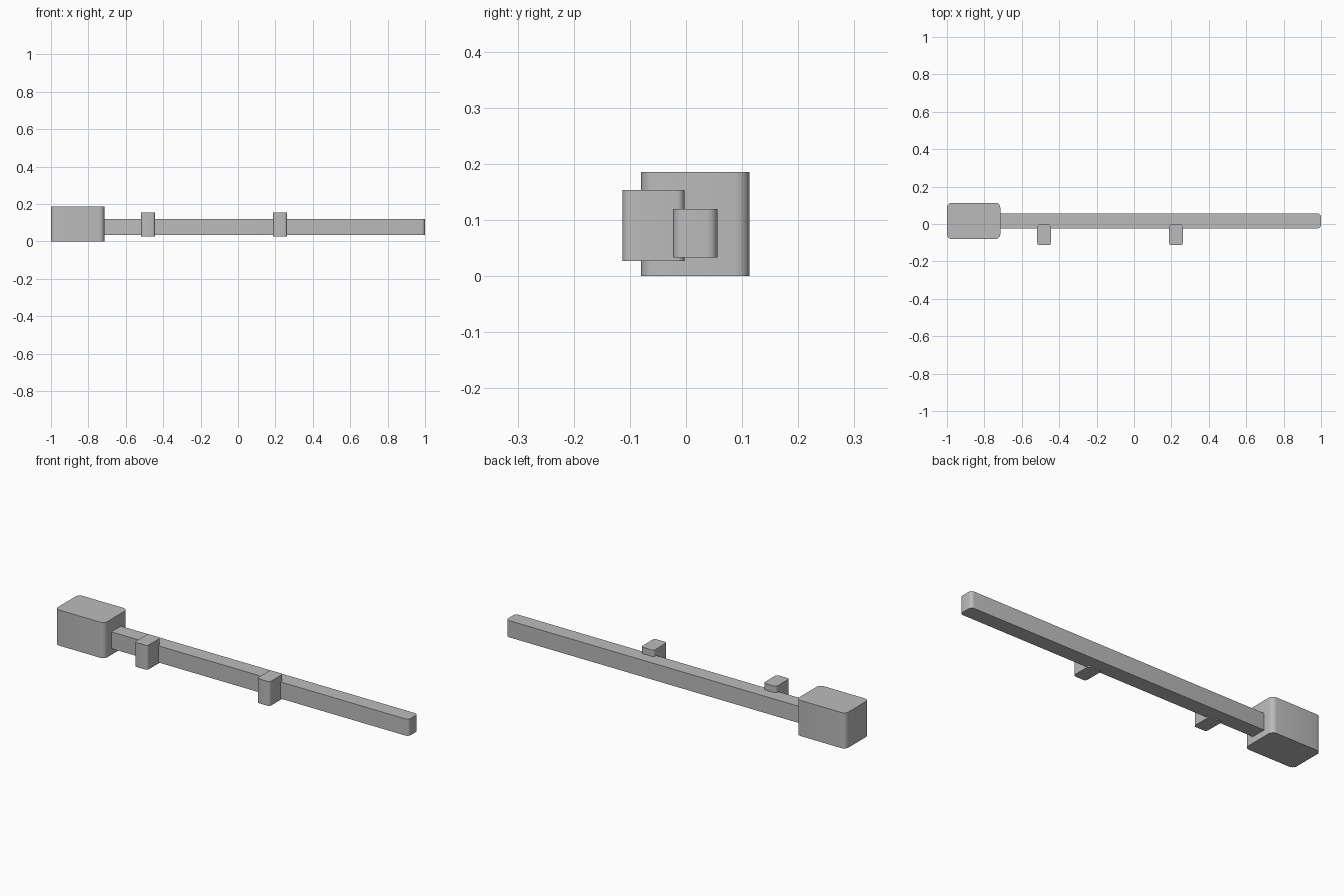
import bpy

if "Cube" in bpy.data.objects:
    bpy.data.objects.remove(bpy.data.objects["Cube"])

grey = bpy.data.materials.new("plain grey")
grey.diffuse_color = (0.5, 0.5, 0.5, 1)
grey.use_nodes = True
grey.node_tree.nodes["Principled BSDF"].inputs["Base Color"].default_value = grey.diffuse_color


def rounded_box(name, x, y, z, radius):
    """Box spanning the given ranges, with its upright edges rounded."""
    spans = (x, y, z)
    bpy.ops.mesh.primitive_cube_add(size=1, location=[(a + b) / 2 for a, b in spans])
    ob = bpy.context.object
    ob.name = name
    ob.scale = [b - a for a, b in spans]
    bpy.ops.object.transform_apply(location=False, rotation=False, scale=True)
    ob.data.materials.append(grey)
    # mark only the vertical edges for rounding
    weights = ob.data.attributes.new("bevel_weight_edge", 'FLOAT', 'EDGE')
    for e in ob.data.edges:
        a, b = (ob.data.vertices[i].co for i in e.vertices)
        weights.data[e.index].value = 1.0 if abs(a.z - b.z) > 1e-4 else 0.0
    bevel = ob.modifiers.new("Rounded edges", 'BEVEL')
    bevel.limit_method = 'WEIGHT'
    bevel.width = radius
    bevel.segments = 5
    bpy.ops.object.modifier_apply(modifier=bevel.name)
    bpy.ops.object.shade_smooth_by_angle()
    return ob


# Heavy end block
rounded_box("end_block", (-1.0, -0.715), (-0.08, 0.113), (0.0, 0.186), 0.025)

# Long bar, its inner end seated in the block
rounded_box("long_bar", (-0.74, 1.0), (-0.023, 0.056), (0.033, 0.12), 0.018)

# Two brackets on the front of the bar
for name, cx in (("inner_bracket", -0.481), ("outer_bracket", 0.225)):
    rounded_box(name, (cx - 0.037, cx + 0.037), (-0.113, -0.003), (0.027, 0.154), 0.013)
